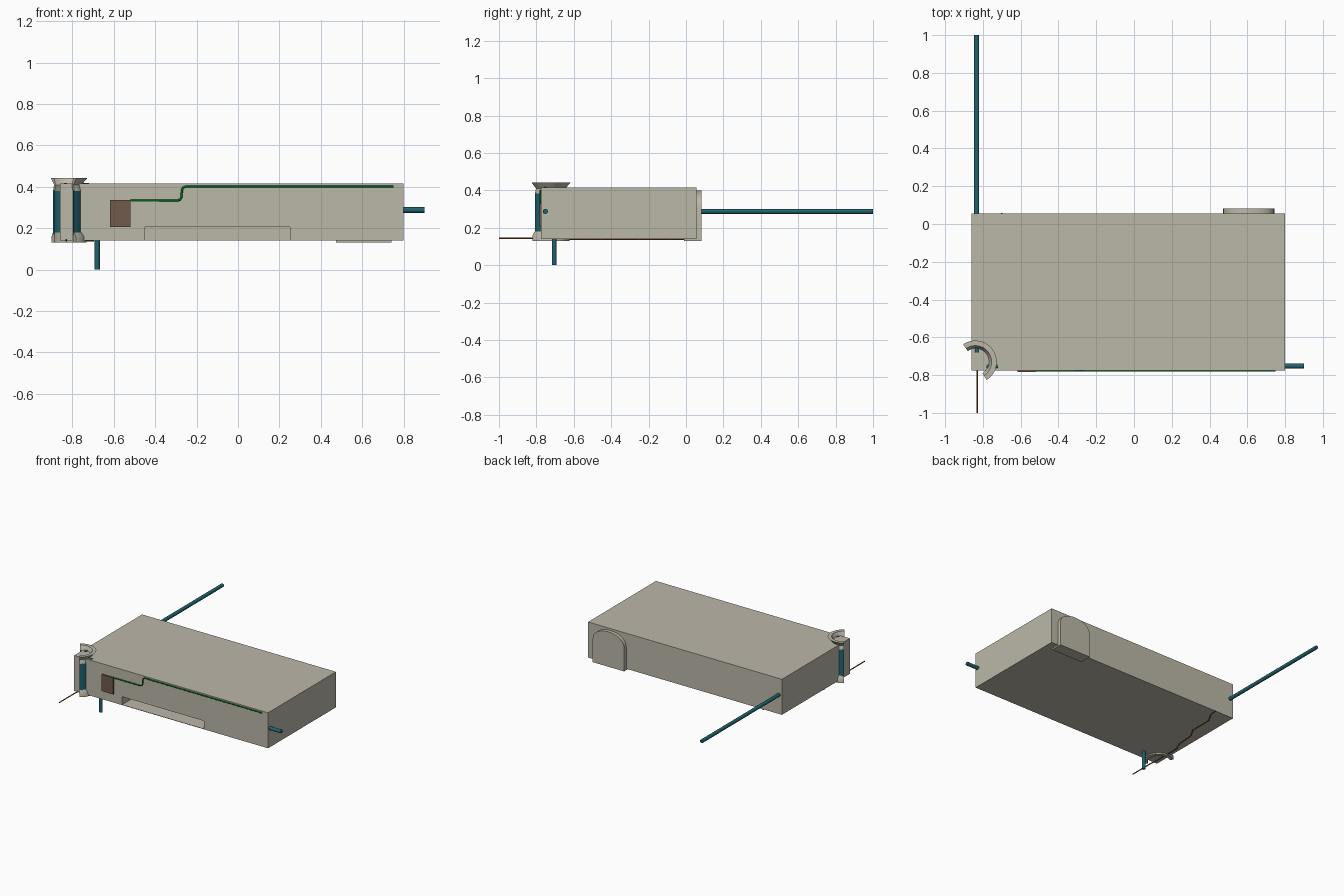
import bpy, bmesh, math
from mathutils import Vector

if "Cube" in bpy.data.objects:
    bpy.data.objects.remove(bpy.data.objects["Cube"], do_unlink=True)


def material(name, rgb):
    m = bpy.data.materials.new(name)
    m.use_nodes = True
    m.diffuse_color = (*rgb, 1)
    m.node_tree.nodes["Principled BSDF"].inputs["Base Color"].default_value = (*rgb, 1)
    return m


STONE = material("warm grey", (0.5, 0.475, 0.395))
TEAL = material("dark teal", (0.015, 0.125, 0.16))
BROWN = material("dull brown", (0.17, 0.105, 0.075))
GREEN = material("cable green", (0.0, 0.2, 0.015))
COPPER = material("copper orange", (0.22, 0.065, 0.015))


def finish(name, bm, mat, smooth=False):
    bmesh.ops.recalc_face_normals(bm, faces=bm.faces)
    me = bpy.data.meshes.new(name)
    bm.to_mesh(me)
    bm.free()
    me.materials.append(mat)
    ob = bpy.data.objects.new(name, me)
    bpy.context.collection.objects.link(ob)
    if smooth:
        bpy.ops.object.select_all(action='DESELECT')
        ob.select_set(True)
        bpy.context.view_layer.objects.active = ob
        bpy.ops.object.shade_smooth_by_angle(angle=math.radians(35))
    return ob


def box(name, lo, hi, mat):
    bm = bmesh.new()
    bmesh.ops.create_cube(bm, size=1)
    lo, hi = Vector(lo), Vector(hi)
    for v in bm.verts:
        v.co = (lo + hi) / 2 + v.co * (hi - lo)
    return finish(name, bm, mat)


def rod(name, a, b, r, mat):
    a, b = Vector(a), Vector(b)
    bm = bmesh.new()
    bmesh.ops.create_cone(bm, cap_ends=True, segments=20, radius1=r, radius2=r,
                          depth=(b - a).length)
    turn = (b - a).to_track_quat('Z', 'Y')
    for v in bm.verts:
        v.co = (a + b) / 2 + turn @ v.co
    return finish(name, bm, mat, True)


def cable(name, points, r, mat):
    cu = bpy.data.curves.new(name, 'CURVE')
    cu.dimensions = '3D'
    cu.bevel_depth, cu.bevel_resolution, cu.use_fill_caps = r, 2, True
    sp = cu.splines.new('POLY')
    sp.points.add(len(points) - 1)
    for p, co in zip(sp.points, points):
        p.co = (*co, 1)
    cu.materials.append(mat)
    ob = bpy.data.objects.new(name, cu)
    bpy.context.collection.objects.link(ob)


def arc_sweep(name, profile, mat, centre=(-0.84, -0.73), start=-58, end=125, steps=24):
    # turn a closed (radius, height) profile through part of a circle
    bm = bmesh.new()
    rings = []
    for i in range(steps + 1):
        a = math.radians(start + (end - start) * i / steps)
        rings.append([bm.verts.new((centre[0] + r * math.cos(a),
                                    centre[1] + r * math.sin(a), z)) for r, z in profile])
    n = len(profile)
    for p, q in zip(rings, rings[1:]):
        for j in range(n):
            k = (j + 1) % n
            bm.faces.new((p[j], p[k], q[k], q[j]))
    bm.faces.new(rings[0])
    bm.faces.new(rings[-1])
    return finish(name, bm, mat, True)


# Main slab with a deep slot low in the front
body = box("main_block", (-0.86, -0.775, 0.14), (0.8, 0.055, 0.415), STONE)
cutter = box("slot_cutter", (-0.45, -0.9, 0.143), (0.25, -0.3, 0.205), STONE)
mod = body.modifiers.new("slot", 'BOOLEAN')
mod.operation, mod.solver, mod.object = 'DIFFERENCE', 'EXACT', cutter
graph = bpy.context.evaluated_depsgraph_get()
cut_mesh = bpy.data.meshes.new_from_object(body.evaluated_get(graph))
body.modifiers.clear()
body.data = cut_mesh
bpy.data.objects.remove(cutter, do_unlink=True)

# Arched block on the back
bm = bmesh.new()
outline = [(0.4725, 0.13), (0.7425, 0.13)]
for i in range(17):
    a = math.pi * i / 16
    outline.append((0.6075 + 0.135 * math.cos(a), 0.3 + 0.1 * math.sin(a) ** 0.8))
face = bm.faces.new([bm.verts.new((x, -0.01, z)) for x, z in outline])
out = bmesh.ops.extrude_face_region(bm, geom=[face])
bmesh.ops.translate(bm, vec=(0, 0.092, 0),
                    verts=[e for e in out["geom"] if isinstance(e, bmesh.types.BMVert)])
finish("back_arch", bm, STONE, True)

# Curved corner wall with base and flared rim
arc_sweep("corner_wall", [(0.083, 0.17), (0.092, 0.17), (0.092, 0.385), (0.083, 0.385)], TEAL)
arc_sweep("corner_base", [(0.08, 0.13), (0.108, 0.13), (0.106, 0.16), (0.094, 0.18),
                          (0.08, 0.18)], STONE)
arc_sweep("corner_rim", [(0.08, 0.38), (0.093, 0.38), (0.085, 0.41), (0.113, 0.443),
                         (0.086, 0.443), (0.07, 0.41)], STONE)

# Pipes and leg
rod("back_pipe", (-0.833, 0.0, 0.288), (-0.833, 1.0, 0.288), 0.0135, TEAL)
rod("side_pipe", (0.7, -0.752, 0.288), (0.9, -0.752, 0.288), 0.0135, TEAL)
rod("leg_pipe", (-0.68, -0.705, 0.0), (-0.68, -0.705, 0.16), 0.0125, TEAL)
rod("back_pipe_stub", (-0.833, -0.68, 0.407), (-0.833, -0.64, 0.407), 0.0125, TEAL)
rod("side_pipe_stub", (-0.78, -0.752, 0.407), (-0.72, -0.752, 0.407), 0.0125, TEAL)

# Front panel and its cable
box("front_panel", (-0.618, -0.784, 0.207), (-0.52, -0.775, 0.337), BROWN)
fy = -0.777
cable("front_cable", [(-0.52, fy, 0.333), (-0.295, fy, 0.333), (-0.28, fy, 0.338),
                      (-0.273, fy, 0.35), (-0.271, fy, 0.385), (-0.265, fy, 0.397),
                      (-0.25, fy, 0.401), (0.75, fy, 0.401)], 0.005, GREEN)

# Wire under the slab, running out to the front
wz = 0.139
cable("under_wire", [(-0.7, 0.058, wz), (-0.705, 0.0, wz), (-0.75, -0.08, wz),
                     (-0.75, -0.25, wz), (-0.79, -0.32, wz), (-0.8, -0.45, wz),
                     (-0.83, -0.53, wz), (-0.83, -0.74, wz), (-0.83, -0.8, 0.144),
                     (-0.83, -1.0, 0.144)], 0.004, COPPER)
